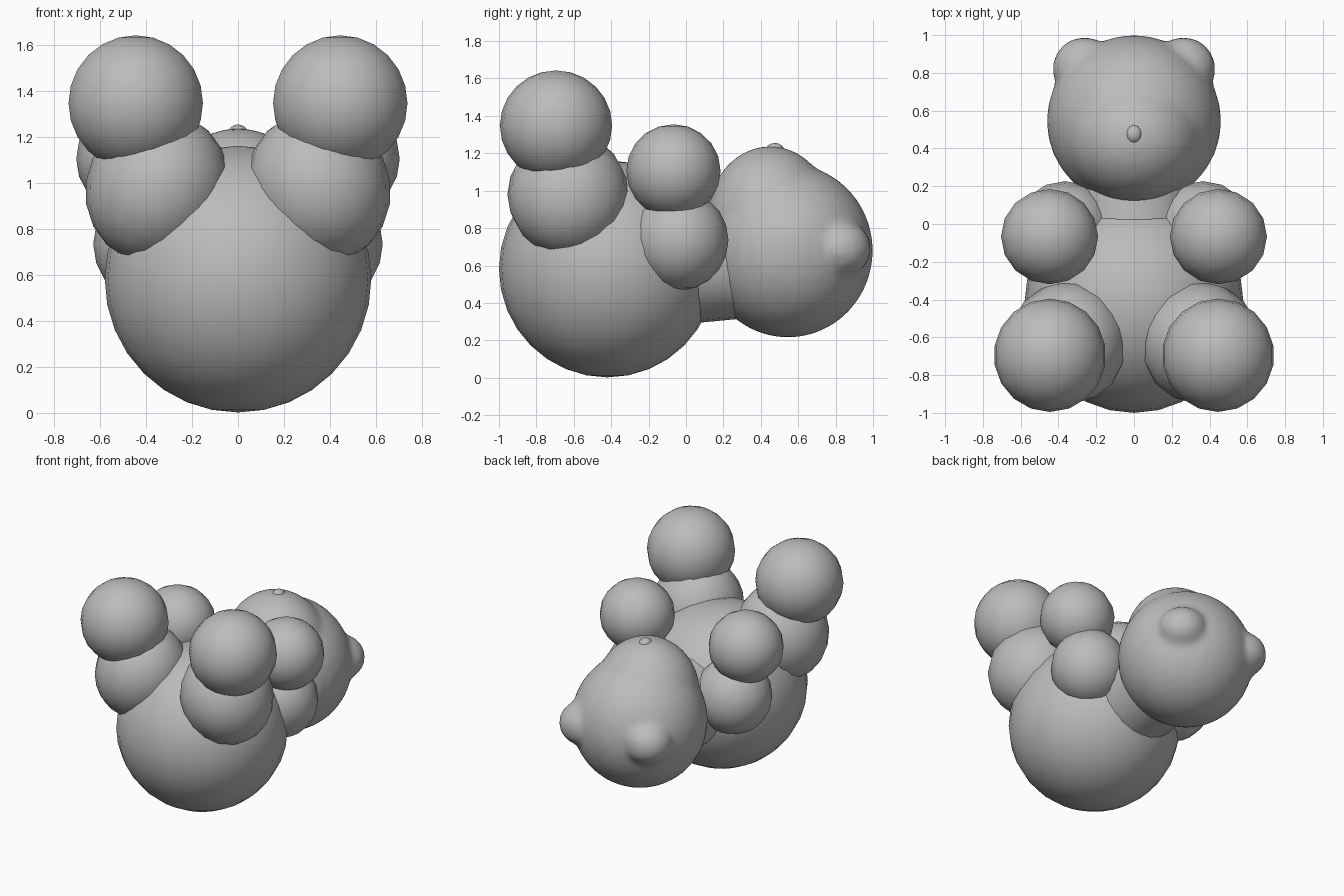
import bpy
import math

if "Cube" in bpy.data.objects:
    bpy.data.objects.remove(bpy.data.objects["Cube"])

fur = bpy.data.materials.new("grey plush")
fur.diffuse_color = (0.5, 0.5, 0.5, 1)
fur.use_nodes = True
fur.node_tree.nodes["Principled BSDF"].inputs["Base Color"].default_value = fur.diffuse_color


def smooth(ob):
    ob.data.materials.clear()
    ob.data.materials.append(fur)
    ob.data.polygons.foreach_set("use_smooth", [True] * len(ob.data.polygons))


def ball(name, loc, scale, segments=16, rings=10, rot=(0, 0, 0)):
    bpy.ops.mesh.primitive_uv_sphere_add(segments=segments, ring_count=rings,
                                         radius=1, location=loc, rotation=rot)
    ob = bpy.context.object
    ob.name = name
    ob.scale = scale
    bpy.ops.object.transform_apply(location=False, rotation=True, scale=True)
    smooth(ob)
    return ob


# Round belly, lying on its back
ball("body", (0, -0.42, 0.582), (0.58, 0.58, 0.58), 28, 16)

# Neck between belly and head, slightly tapered
bpy.ops.mesh.primitive_cone_add(vertices=24, radius1=0.34, radius2=0.30, depth=0.42,
                                location=(0, 0.13, 0.62), rotation=(-math.pi / 2, 0, 0))
neck = bpy.context.object
neck.name = "neck"
smooth(neck)
bpy.ops.object.shade_smooth_by_angle(angle=math.radians(40))

# Arms and legs, raised upwards, mirrored left and right
for side, s in (("left", -1), ("right", 1)):
    ball(side + "_arm", (s * 0.365, -0.035, 0.735), (0.265, 0.262, 0.268))
    ball(side + "_hand", (s * 0.447, -0.067, 1.105), (0.257, 0.252, 0.25))
    ball(side + "_leg", (s * 0.35, -0.63, 0.98), (0.31, 0.325, 0.335),
         rot=(0, s * math.radians(-25), 0))
    ball(side + "_foot", (s * 0.445, -0.695, 1.348), (0.297, 0.3, 0.295), 18, 12)

# Head, muzzle and ears blended into one soft shape
parts = [
    ball("head", (0, 0.545, 0.68), (0.462, 0.455, 0.465), 32, 20),
    ball("muzzle", (0, 0.45, 0.853), (0.36, 0.337, 0.385), 32, 20),
    ball("ear_a", (-0.262, 0.822, 0.69), (0.17, 0.168, 0.155), 24, 14),
    ball("ear_b", (0.262, 0.822, 0.69), (0.17, 0.168, 0.155), 24, 14),
]
bpy.ops.object.select_all(action='DESELECT')
for p in parts:
    p.select_set(True)
head = parts[0]
bpy.context.view_layer.objects.active = head
bpy.ops.object.join()
remesh = head.modifiers.new("blend", 'REMESH')
remesh.mode = 'VOXEL'
remesh.voxel_size = 0.025
remesh.use_smooth_shade = True
relax = head.modifiers.new("soften", 'SMOOTH')
relax.factor = 0.5
relax.iterations = 4

# Small nose on the muzzle
ball("nose", (0, 0.475, 1.212), (0.045, 0.052, 0.043), 12, 8)
